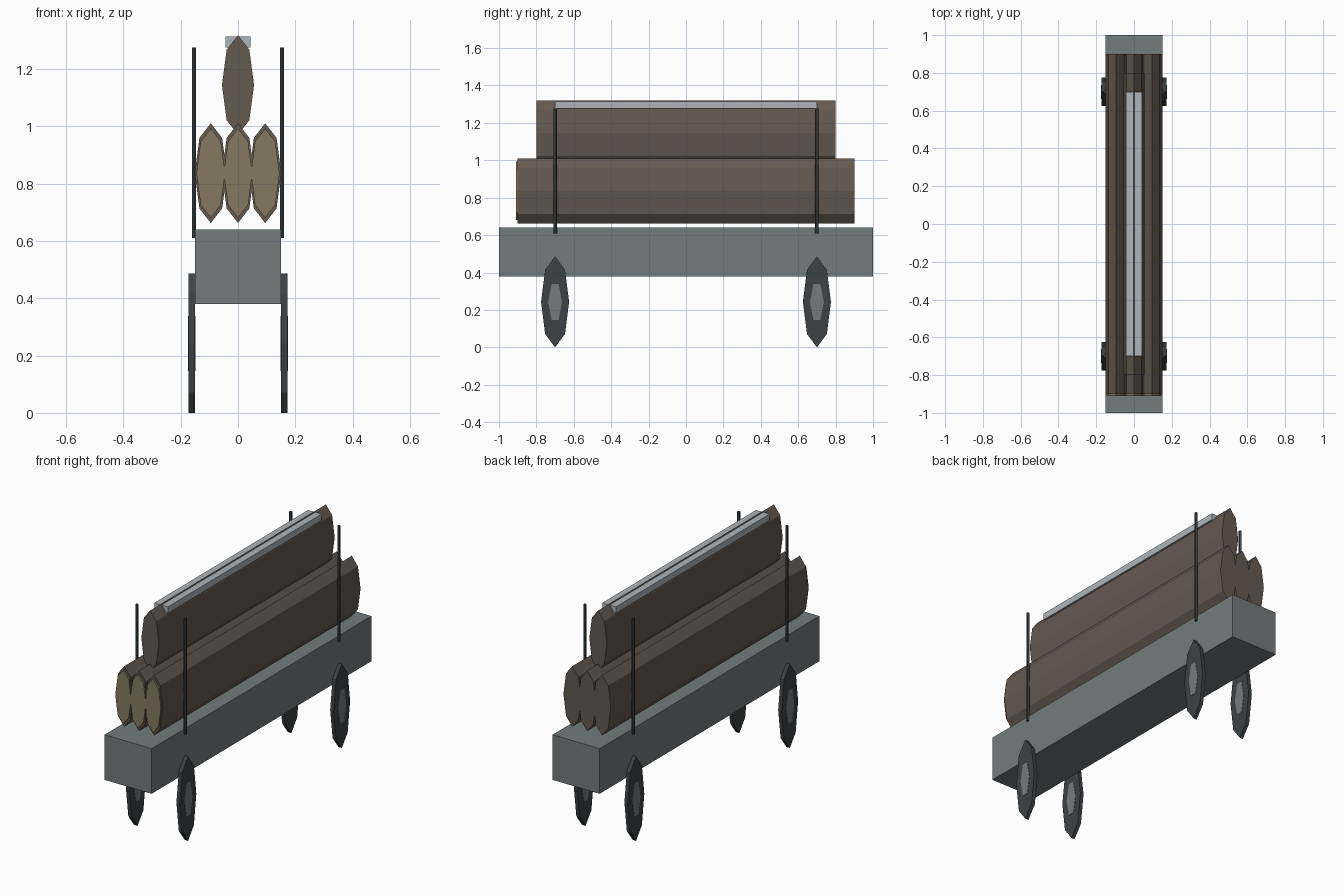
import bpy
from math import pi

if "Cube" in bpy.data.objects:
    bpy.data.objects.remove(bpy.data.objects["Cube"])


def material(name, rgb):
    m = bpy.data.materials.new(name)
    m.diffuse_color = (*rgb, 1)
    m.use_nodes = True
    m.node_tree.nodes["Principled BSDF"].inputs["Base Color"].default_value = m.diffuse_color
    return m


BARK = material("bark", (0.13, 0.10, 0.08))
CUT_WOOD = material("cut_wood", (0.24, 0.19, 0.12))
STEEL = material("steel", (0.17, 0.20, 0.20))
DARK = material("dark_metal", (0.045, 0.055, 0.06))
PALE = material("pale_metal", (0.42, 0.46, 0.49))


def finish(name, mat):
    o = bpy.context.object
    o.name = name
    o.data.materials.append(mat)
    bpy.ops.object.transform_apply(location=False, rotation=True, scale=True)
    return o


def box(name, center, size, mat):
    bpy.ops.mesh.primitive_cube_add(size=1, location=center)
    bpy.context.object.scale = size
    return finish(name, mat)


def prism(name, center, rotation, scale, sides, mat):
    """Flat-sided cylinder; scale is (radius, radius, length) in local axes."""
    bpy.ops.mesh.primitive_cylinder_add(vertices=sides, radius=1, depth=1,
                                        location=center, rotation=rotation)
    bpy.context.object.scale = scale
    return finish(name, mat)


ALONG_X = (0, pi / 2, 0)
ALONG_Y = (pi / 2, 0, 0)

# Wagon bed
box("bed", (0, 0, 0.51), (0.30, 2.0, 0.26), STEEL)

# Wheels with hubs, and upright stakes, at each corner
for sx, side in ((-1, "left"), (1, "right")):
    for sy, end in ((-1, "front"), (1, "back")):
        tag = f"{end}_{side}"
        y = 0.7 * sy
        prism("wheel_" + tag, (0.161 * sx, y, 0.243), ALONG_X,
              (0.243, 0.075, 0.022), 8, DARK)
        prism("hub_" + tag, (0.161 * sx, y, 0.243), ALONG_X,
              (0.111, 0.037, 0.026), 6, STEEL)
        prism("stake_" + tag, (0.154 * sx, y, 0.943), (0, 0, 0),
              (0.008, 0.009, 0.666), 6, DARK)

# Lower row of logs, pale cut faces at the front
for i, x in enumerate((-0.095, 0, 0.095), 1):
    prism(f"lower_log_{i}", (x, 0, 0.837), ALONG_Y,
          (0.056, 0.174, 1.8), 8, BARK)
    prism(f"cut_face_{i}", (x, -0.9, 0.837), ALONG_Y,
          (0.050, 0.156, 0.02), 8, CUT_WOOD)

# Single log on top and the rail along its ridge
prism("top_log", (0, 0, 1.145), ALONG_Y, (0.056, 0.174, 1.6), 8, BARK)
box("top_rail", (0, 0, 1.295), (0.086, 1.4, 0.038), PALE)
